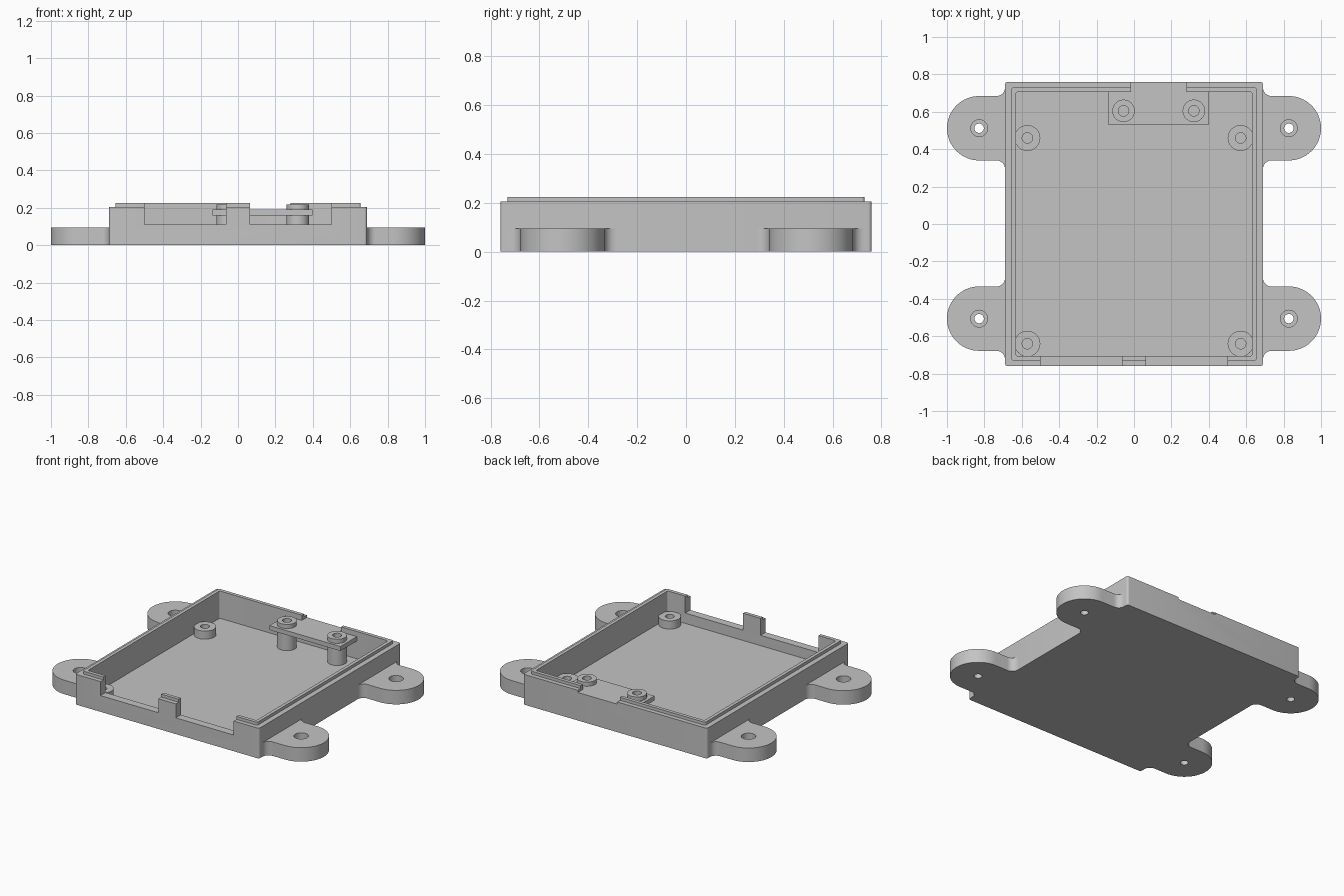
import bpy, bmesh
from math import pi, cos, sin, radians

cube = bpy.data.objects.get("Cube")
if cube:
    bpy.data.objects.remove(cube, do_unlink=True)

grey = bpy.data.materials.new("plain grey")
grey.use_nodes = True
colour = (0.55, 0.55, 0.55, 1)
grey.diffuse_color = colour
grey.node_tree.nodes["Principled BSDF"].inputs["Base Color"].default_value = colour


def arc(cx, cy, r, a0, a1, n):
    return [(cx + r * cos(a0 + (a1 - a0) * i / n), cy + r * sin(a0 + (a1 - a0) * i / n))
            for i in range(n + 1)]


def circle(cx, cy, r, n=40):
    return arc(cx, cy, r, 0, 2 * pi, n)[:-1]


def rounded_rect(hx, hy, r):
    pts = []
    for k, (sx, sy) in enumerate([(1, 1), (-1, 1), (-1, -1), (1, -1)]):
        pts += arc(sx * (hx - r), sy * (hy - r), r, k * pi / 2, (k + 1) * pi / 2, 5)
    return pts


def rect(x0, x1, y0, y1):
    return [(x0, y0), (x1, y0), (x1, y1), (x0, y1)]


def prism(name, outline, z0, z1):
    """Extrude a flat outline between two heights."""
    bm = bmesh.new()
    face = bm.faces.new([bm.verts.new((x, y, z0)) for x, y in outline])
    top = bmesh.ops.extrude_face_region(bm, geom=[face])["geom"]
    bmesh.ops.translate(bm, vec=(0, 0, z1 - z0),
                        verts=[g for g in top if isinstance(g, bmesh.types.BMVert)])
    bmesh.ops.recalc_face_normals(bm, faces=bm.faces)
    mesh = bpy.data.meshes.new(name)
    bm.to_mesh(mesh)
    bm.free()
    mesh.materials.append(grey)
    obj = bpy.data.objects.new(name, mesh)
    bpy.context.collection.objects.link(obj)
    return obj


def combine(obj, outline, z0, z1, operation="DIFFERENCE"):
    """Cut away, or add, a prism and bake the result."""
    tool = prism("cutter", outline, z0, z1)
    tool.hide_render = True
    mod = obj.modifiers.new("shape", "BOOLEAN")
    mod.operation, mod.solver, mod.object = operation, "EXACT", tool
    bpy.context.view_layer.update()
    graph = bpy.context.evaluated_depsgraph_get()
    mesh = bpy.data.meshes.new_from_object(obj.evaluated_get(graph))
    obj.modifiers.clear()
    obj.data = mesh
    bpy.data.objects.remove(tool, do_unlink=True)


def smooth(obj):
    bpy.ops.object.select_all(action="DESELECT")
    obj.select_set(True)
    bpy.context.view_layer.objects.active = obj
    bpy.ops.object.shade_smooth_by_angle(angle=radians(30))


FLOOR = 0.04

# Tray: outer block with a raised lip, hollowed out
tray = prism("tray", rounded_rect(0.69, 0.76, 0.015), 0, 0.205)
combine(tray, rounded_rect(0.655, 0.73, 0.01), 0.1, 0.225, "UNION")
combine(tray, rounded_rect(0.632, 0.706, 0.012), FLOOR, 0.4)

# Two front openings and a shallow notch in the back wall
for x0, x1 in [(-0.5, -0.065), (0.065, 0.5)]:
    combine(tray, rect(x0, x1, -0.9, -0.66), 0.11, 0.4)
combine(tray, rect(-0.015, 0.28, 0.66, 0.9), 0.19, 0.4)
smooth(tray)

# Rounded mounting lugs with counterbored screw holes
WALL, LUG_X, LUG_R, FILLET = 0.69, 0.828, 0.172, 0.045
half = arc(WALL + FILLET, LUG_R + FILLET, FILLET, pi, 1.5 * pi, 8)
lug_outline = half + arc(LUG_X, 0, LUG_R, pi / 2, -pi / 2, 32) + [(x, -y) for x, y in reversed(half)]
for side, sx in [("left", 1), ("right", -1)]:
    for end, cy in [("back", 0.512), ("front", -0.506)]:
        lug = prism(f"{end}_{side}_lug", [(sx * x, cy + y) for x, y in lug_outline], 0, 0.095)
        combine(lug, circle(sx * LUG_X, cy, 0.025), -0.1, 0.2)
        combine(lug, circle(sx * LUG_X, cy, 0.045), 0.05, 0.2)
        smooth(lug)


def post(name, x, y, radius, top):
    obj = prism(name, circle(x, y, radius), FLOOR, top)
    combine(obj, circle(x, y, 0.028), FLOOR + 0.005, top + 0.1)
    smooth(obj)


# Short corner standoffs
for side, x in [("left", 0.57), ("right", -0.57)]:
    post(f"back_{side}_standoff", x, 0.46, 0.069, 0.095)
    post(f"front_{side}_standoff", x, -0.64, 0.069, 0.095)

# Bracket plate carried on two tall posts at the back wall
plate = prism("bracket_plate", rect(-0.135, 0.397, 0.53, 0.708), 0.16, 0.19)
for side, x in [("right", -0.056), ("left", 0.32)]:
    combine(plate, circle(x, 0.605, 0.045), 0.1, 0.3)
    post(f"bracket_{side}_post", x, 0.605, 0.06, 0.218)
smooth(plate)
